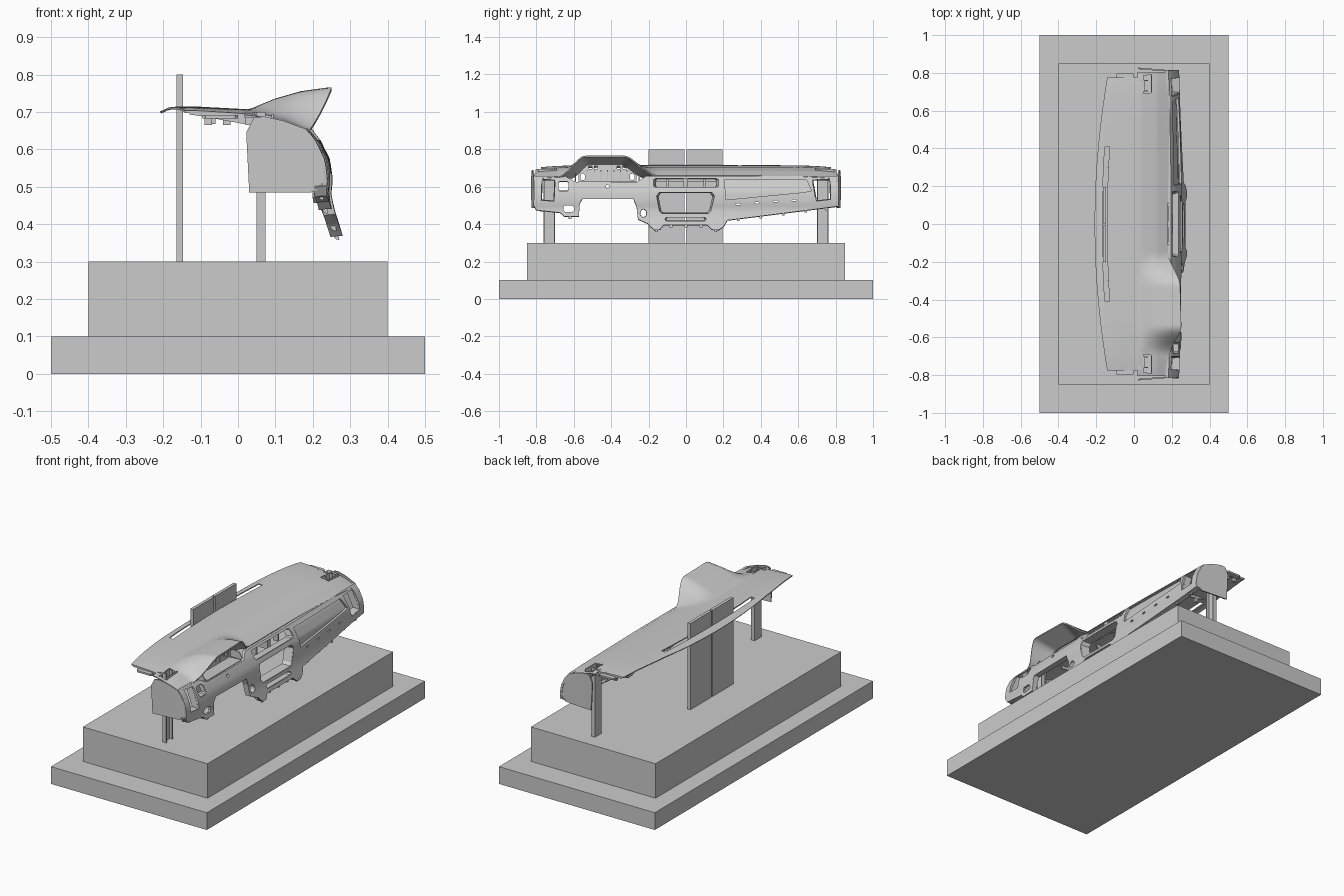
import bpy, bmesh, math
from mathutils import Vector

if "Cube" in bpy.data.objects:
    bpy.data.objects.remove(bpy.data.objects["Cube"])

def obj(name, bm):
    bmesh.ops.recalc_face_normals(bm, faces=bm.faces)
    me = bpy.data.meshes.new(name)
    bm.to_mesh(me); bm.free()
    o = bpy.data.objects.new(name, me)
    bpy.context.collection.objects.link(o)
    return o

def bake(o):
    dg = bpy.context.evaluated_depsgraph_get()
    me = bpy.data.meshes.new_from_object(o.evaluated_get(dg))
    o.modifiers.clear()
    o.data = me

def smooth(o, angle=35):
    bpy.ops.object.select_all(action='DESELECT')
    o.select_set(True)
    bpy.context.view_layer.objects.active = o
    bpy.ops.object.shade_smooth_by_angle(angle=math.radians(angle))

def box(name, x, y, z):
    bm = bmesh.new()
    bmesh.ops.create_cube(bm, size=1)
    for v in bm.verts:
        v.co = [(a + b) / 2 + c * (b - a) for (a, b), c in zip((x, y, z), v.co)]
    return obj(name, bm)

def prism(name, outlines, place, a, b):
    # closed outlines extruded from a to b; place(p, q, depth) maps to 3D
    bm = bmesh.new()
    for pts in outlines:
        r0 = [bm.verts.new(place(p, q, a)) for p, q in pts]
        r1 = [bm.verts.new(place(p, q, b)) for p, q in pts]
        bm.faces.new(r0); bm.faces.new(r1)
        for i in range(len(pts)):
            j = (i + 1) % len(pts)
            bm.faces.new((r0[i], r0[j], r1[j], r1[i]))
    return obj(name, bm)

def sheet(name, fn, nu, nv, thick):
    bm = bmesh.new()
    g = [[bm.verts.new(fn(i / nu, j / nv)) for j in range(nv + 1)] for i in range(nu + 1)]
    for i in range(nu):
        for j in range(nv):
            bm.faces.new((g[i][j], g[i + 1][j], g[i + 1][j + 1], g[i][j + 1]))
    o = obj(name, bm)
    m = o.modifiers.new('thickness', 'SOLIDIFY')
    m.thickness, m.offset = thick, 0
    bake(o)
    return o

def cut(o, cutter, op='DIFFERENCE'):
    m = o.modifiers.new('cut', 'BOOLEAN')
    m.object, m.operation, m.solver = cutter, op, 'EXACT'
    bake(o)
    bpy.data.objects.remove(cutter)

def lerp(tab, x):
    for (a, b), (c, d) in zip(tab, tab[1:]):
        if x <= c:
            return b + (d - b) * max(0, (x - a) / (c - a))
    return tab[-1][1]

def ss(a, b, x):
    t = min(1, max(0, (x - a) / (b - a)))
    return t * t * (3 - 2 * t)

def rect(a0, a1, b0, b1, c=0.008):
    return [(a0 + c, b0), (a1 - c, b0), (a1, b0 + c), (a1, b1 - c),
            (a1 - c, b1), (a0 + c, b1), (a0, b1 - c), (a0, b0 + c)]

in_yz = lambda y, z, d: (d, y, z)
in_xy = lambda x, y, d: (x, y, d)

# Stepped plinth, back display panels, channel posts
box('plinth_lower', (-.5, .5), (-1, 1), (0, .1))
box('plinth_upper', (-.4, .4), (-.85, .85), (.1, .3))
box('back_panel_left', (-.165, -.147), (-.2, -.008), (.3, .8))
box('back_panel_right', (-.165, -.147), (.003, .195), (.3, .8))
for s in (-1, 1):
    c = s * .732
    prism('post', [[(.05, c - .031), (.073, c - .031), (.073, c - .025), (.056, c - .025),
                    (.056, c + .025), (.073, c + .025), (.073, c + .031), (.05, c + .031)]],
          in_xy, .3, .7)

# Top pad with instrument hood
BASE = [(-.21, .697), (-.185, .709), (-.16, .712), (-.1, .711), (.04, .702), (.12, .683), (.18, .657), (.25, .63)]
HOOD = [(-.21, .697), (-.185, .709), (-.16, .712), (-.1, .711), (.03, .704), (.1, .733), (.17, .753), (.245, .763)]

def bump(y):
    return ss(-.69, -.54, y) * (1 - ss(-.33, -.15, y))

def front_edge(y):
    return .18 + .063 * bump(y) + .012 * ss(.2, .8, abs(y))

def top_z(x, y):
    b = bump(y)
    return lerp(BASE, x) * (1 - b) + lerp(HOOD, x) * b - .014 * (abs(y) / .8) ** 8

def top_fn(u, v):
    y = -.805 + 1.61 * v
    xb = -.207 + .066 * (y / .78) ** 2
    x = xb + (front_edge(y) - xb) * u
    return (x, y, top_z(x, y))

pad = sheet('top_pad', top_fn, 34, 120, .006)
ys = [-.41 + .82 * i / 8 for i in range(9)]
slot = [(-.168 + .08 * y * y, y) for y in ys] + [(-.143 + .08 * y * y, y) for y in ys[::-1]]
holes = [slot]
for s in (-1, 1):
    holes.append([(.045, s * .69), (.095, s * .695), (.095, s * .79), (.045, s * .785)])
    holes.append([(-.3, s * .775), (.018, s * .775), (.018, s * .9), (-.3, s * .9)])
cut(pad, prism('cutter', holes, in_xy, .5, .9))
smooth(pad)

# Rim flange under the pad ends, corner tabs, underside clips and duct ribs
for s in (-1, 1):
    sheet('pad_end_flange', lambda u, v: (-.13 + .15 * u, s * .773,
          top_z(-.13 + .15 * u, s * .77) - (.008 + .018 * u) * v), 8, 1, .004)
    prism('corner_tab', [rect(-.095, 0, min(s * .765, s * .8), max(s * .765, s * .8))], in_xy, .682, .692)
    for x in (-.09, -.04, .02):
        box('corner_clip', (x, x + .02), (s * .76 - .008, s * .76 + .008), (.665, .7))
    for a, b in ((.045, .05), (.09, .095)):
        box('post_bracket', (a, b), (s * .742 - .05, s * .742 + .05), (.665, .695))
for i in range(9):
    y = -.6 + .15 * i
    o = box('pad_clip', (-.075, -.06), (y - .008, y + .008), (.668, .708))
    prism('pad_rib', [[(-.14, .709), (.02, .702), (.01, .682), (-.07, .692)]],
          lambda p, q, d: (p, d, q), y - .003, y + .003)

# Curved front fascia: outline and openings are cut out of one bent sheet
FACE = [(.34, .275), (.37, .268), (.44, .246), (.48, .238), (.52, .242), (.57, .235), (.62, .211), (.66, .18), (.7, .15)]

def face_x(y, z):
    return lerp(FACE, z) - .014 * (y / .8) ** 2 + .006

def fascia(name, outline, off, thick, holes=()):
    y0, y1 = min(p[0] for p in outline) - .02, max(p[0] for p in outline) + .02
    z0, z1 = min(p[1] for p in outline) - .01, max(p[1] for p in outline) + .01
    def fn(u, v):
        y, z = y0 + (y1 - y0) * u, z0 + (z1 - z0) * v
        return (face_x(y, z) + off, y, z)
    o = sheet(name, fn, max(4, int((y1 - y0) * 24)), 20, thick)
    cut(o, prism('cutter', [outline], in_yz, 0, .5), 'INTERSECT')
    if holes:
        cut(o, prism('cutter', holes, in_yz, 0, .5))
    smooth(o)
    return o

outline = [(-.81, .656), (-.645, .656), (-.59, .625), (-.26, .625), (-.215, .656), (.81, .656),
           (.815, .62), (.815, .495), (.5, .455), (.22, .42), (.2, .385), (.175, .368), (.14, .37),
           (.115, .395), (-.12, .395), (-.14, .37), (-.17, .368), (-.2, .4), (-.255, .425),
           (-.262, .49), (-.28, .535), (-.555, .535), (-.57, .51), (-.575, .44), (-.65, .44),
           (-.67, .46), (-.8, .475), (-.815, .5)]
left_vent = [(-.775, .525), (-.705, .52), (-.7, .638), (-.77, .64)]
right_vent = [(.695, .52), (.775, .53), (.77, .64), (.675, .638)]
switch_hole = rect(-.685, -.625, .575, .63)
screen = rect(-.175, .175, .595, .645)
stack = [(-.16, .55), (-.145, .47), (-.13, .455), (.12, .455), (.135, .47), (.155, .55), (.14, .572), (-.145, .572)]
tray = rect(-.115, .11, .415, .438)
ring = [(-.228 + .02 * math.cos(t * math.pi / 6), .458 + .024 * math.sin(t * math.pi / 6)) for t in range(12)]
dial = [(-.42 + .009 * math.cos(t * math.pi / 6), .6 + .009 * math.sin(t * math.pi / 6)) for t in range(12)]
glove = [(.205, .635), (.645, .635), (.67, .578), (.63, .57), (.215, .53)]
low_hole = rect(-.655, -.6, .465, .5)
slots = [rect(y - .012, y + .012, .503 + .07 * (y - .28), .511 + .07 * (y - .28), .002) for y in (.28, .38, .48, .58)]
fascia('front_fascia', outline, 0, .012,
       [left_vent, right_vent, switch_hole, screen, stack, tray, ring, dial, glove, low_hole] + slots)
grow = [(.19, .645), (.66, .645), (.69, .57), (.63, .56), (.2, .52)]
fascia('glovebox_panel', grow, -.014, .008)

# Collars running back from the openings
def collar(name, pts, depth, off=.004, shrink=.93):
    c = Vector((sum(p[0] for p in pts) / len(pts), sum(p[1] for p in pts) / len(pts)))
    n = len(pts)
    def fn(u, v):
        p = Vector(pts[round(u * n) % n])
        q = c + (p - c) * (1 + (shrink - 1) * v)
        return (face_x(*p) + off - depth * v, q.x, q.y)
    o = sheet(name, fn, n, 1, .005)
    return o

for nm, pts, d in (('left_vent_collar', left_vent, .04), ('right_vent_collar', right_vent, .04),
                   ('screen_collar', screen, .035), ('stack_collar', stack, .05),
                   ('tray_collar', tray, .03), ('ring_collar', ring, .03), ('switch_collar', switch_hole, .025)):
    collar(nm, pts, d)
box('screen_divider', (.15, .2), (-.016, .012), (.592, .65))
for s in (-1, 1):
    box('screen_bracket', (.16, .19), (s * .1 - .006, s * .1 + .006), (.592, .65))
box('screen_rail', (.155, .165), (-.17, .17), (.625, .645))

# Rolled lower edge and fixing clips behind it
rim = outline[7:]
def rim_fn(u, v):
    y, z = rim[round(u * (len(rim) - 1))]
    return (face_x(y, z) + .003 - .03 * v, y, z + .004 * (1 - v))
sheet('lower_edge_flange', rim_fn, len(rim) - 1, 1, .005)
for i, (y, z) in enumerate([(-.77, .478), (-.62, .442), (-.19, .395), (-.16, .372), (-.08, .396), (0, .396),
                            (.08, .396), (.16, .372), (.2, .4), (.28, .43), (.4, .445), (.52, .46), (.64, .475), (.75, .488)]):
    x = face_x(y, z)
    prism('edge_clip', [[(x - .006, z + .012), (x - .002, z - .014), (x - .012, z - .012), (x - .028, z + .012)]],
          lambda p, q, d: (p, d, q), y - .007, y + .007)

# End cheeks, splayed slightly
cheek = [(.022, .645), (.042, .685), (.07, .688), (.12, .677), (.18, .655), (.205, .625),
         (.226, .575), (.232, .52), (.215, .492), (.195, .485), (.03, .485)]
for s in (-1, 1):
    prism('end_cheek', [cheek], lambda p, q, d: (p, s * (d - .08 * (p - .02)), q), .82, .828)

# Instrument hood lining, back plate and ribs
def lining(u, v):
    y = -.665 + .485 * u
    x, z = front_edge(y), top_z(front_edge(y), y)
    yi = -.42 + (y + .42) * .78
    xi, zi = .125, .645 + (z - .655) * .72
    return (x + (xi - x) * v, y + (yi - y) * v, z - .002 + (zi - z) * v)
smooth(sheet('hood_lining', lining, 32, 5, .004))
back = [(-.575, .62), (-.265, .62), (-.265, .665), (-.31, .715), (-.36, .725), (-.49, .725), (-.54, .715), (-.575, .665)]
plate = prism('cluster_back_plate', [back], lambda p, q, d: (d - .15 * (q - .62), p, q), .125, .131)
cut(plate, prism('cutter', [rect(-.565, -.54, .635, .67), rect(-.3, -.275, .635, .67)]
                 + [rect(y, y + .018, .695, .71, .002) for y in (-.52, -.49, -.37, -.34)], in_yz, 0, .4))
for i in range(7):
    y = -.525 + .035 * i
    box('cluster_rib', (.115, .13), (y - .002, y + .002), (.63, .69))
sheet('cluster_shelf', lambda u, v: (.128 + (.208 - .128) * v, -.575 + .31 * u, .622 + .004 * v), 6, 2, .005)
for y in (-.59, -.25):
    prism('cluster_side', [[(.128, .622), (.21, .622), (.185, .66), (.128, .67)]],
          lambda p, q, d: (p, d, q), y - .003, y + .003)
